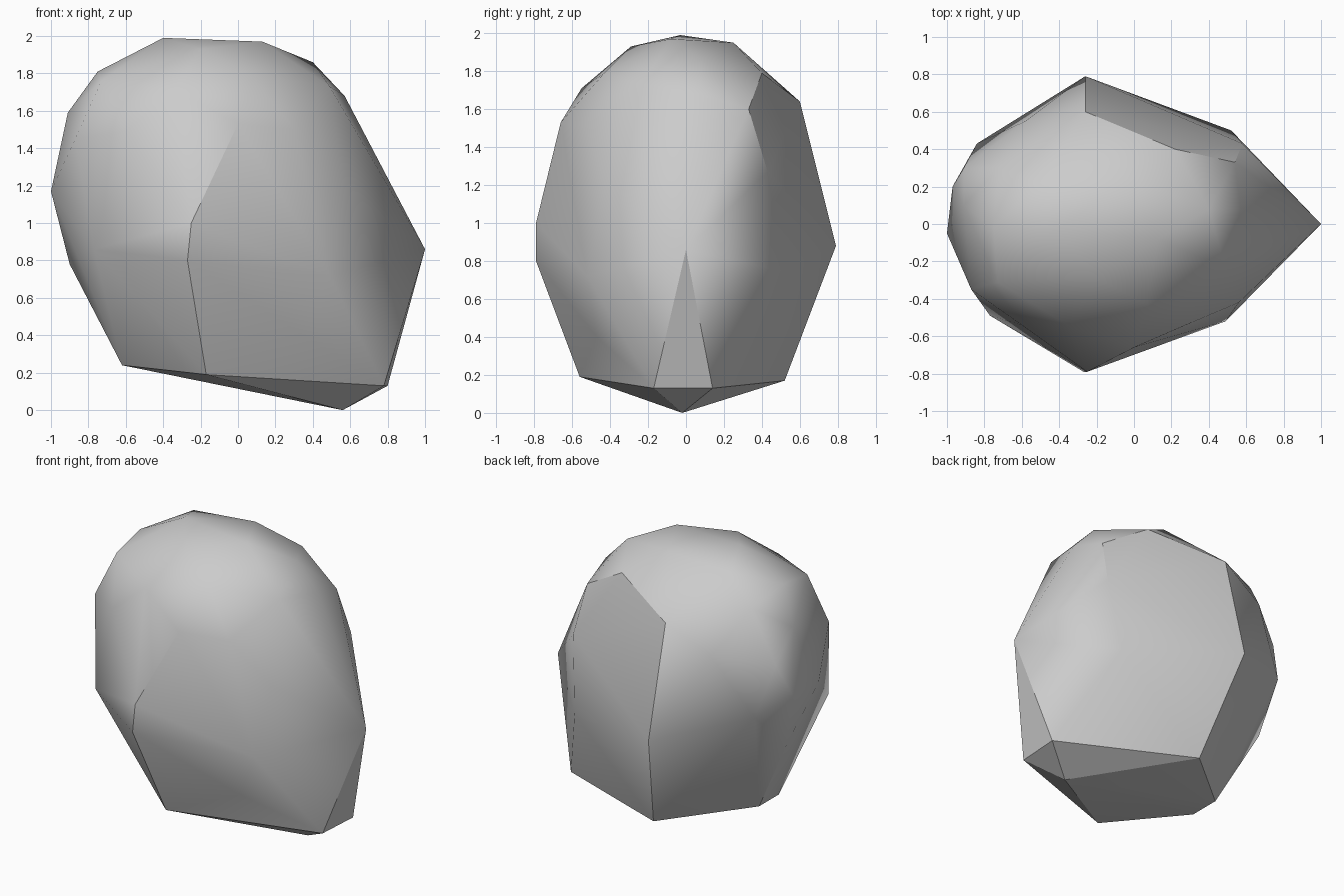
import bpy
import bmesh
import math

# Remove only the default cube
default_cube = bpy.data.objects.get("Cube")
if default_cube:
    bpy.data.objects.remove(default_cube, do_unlink=True)


def make_material(name, colour):
    """Create one flat, matte colour."""
    material = bpy.data.materials.new(name)
    material.use_nodes = True
    material.diffuse_color = colour
    shader = material.node_tree.nodes["Principled BSDF"]
    shader.inputs["Base Color"].default_value = colour
    shader.inputs["Roughness"].default_value = 1
    return material


def hull_object(name, corner_groups, material, crease_angle):
    """Wrap corner points in a faceted convex shell with soft shading."""
    mesh = bpy.data.meshes.new(name)
    shell = bmesh.new()
    for corners in corner_groups:
        for corner in corners:
            shell.verts.new(corner)
    result = bmesh.ops.convex_hull(shell, input=shell.verts)
    # Discard any corner that ended up inside the shell
    leftovers = set(result["geom_interior"]) | set(result["geom_unused"])
    inner = [item for item in leftovers if isinstance(item, bmesh.types.BMVert)]
    bmesh.ops.delete(shell, geom=inner, context="VERTS")
    bmesh.ops.recalc_face_normals(shell, faces=shell.faces)
    shell.to_mesh(mesh)
    shell.free()
    mesh.materials.append(material)

    rock = bpy.data.objects.new(name, mesh)
    bpy.context.scene.collection.objects.link(rock)
    bpy.ops.object.select_all(action="DESELECT")
    rock.select_set(True)
    bpy.context.view_layer.objects.active = rock
    bpy.ops.object.shade_smooth_by_angle(angle=crease_angle)
    # Let the large facets dominate the shading
    weighting = rock.modifiers.new("facet_shading", "WEIGHTED_NORMAL")
    weighting.keep_sharp = True
    return rock


# Tilted underside with its low tip
underside = [
    (.56, -.02, 0), (.78, -.17, .13), (.8, .14, .13),
    (-.17, -.56, .19), (-.11, .52, .17),
    (-.62, -.15, .24), (-.62, .07, .24),
    (.35, -.47, .4), (.33, .41, .41),
]

# Widest girth, pointed at one end
girth = [
    (1, 0, .86), (.49, -.52, .72), (.52, .5, .75),
    (-.27, -.79, .8), (-.25, -.79, 1), (-.26, .79, .88),
    (-.77, -.49, .86), (-.9, .17, .78), (-.84, .43, 1.06),
    (-1, -.05, 1.17), (-.97, .2, 1.17),
    (.56, -.42, 1.2), (.58, .43, 1.27),
]

# Rounded shoulder
shoulder = [
    (.3, -.53, 1.5), (0, -.66, 1.53), (-.6, -.54, 1.49),
    (-.87, -.35, 1.45), (-.91, .1, 1.59), (-.91, .3, 1.4),
    (-.58, .55, 1.47), (-.26, .6, 1.64), (.54, .33, 1.6),
    (.57, .08, 1.68), (.49, -.24, 1.73),
]

# Domed crown
crown = [
    (.07, -.43, 1.79), (-.34, -.55, 1.71), (-.73, -.31, 1.76),
    (-.75, -.02, 1.81), (-.72, .3, 1.75), (.22, .4, 1.79),
    (.4, .08, 1.86), (-.2, -.29, 1.93), (-.04, .25, 1.95),
    (-.5, .22, 1.92), (.13, -.08, 1.97), (-.4, -.03, 1.99),
]

stone_grey = make_material("stone_grey", (.6, .6, .6, 1))
hull_object("boulder", [underside, girth, shoulder, crown],
            stone_grey, math.radians(30))
